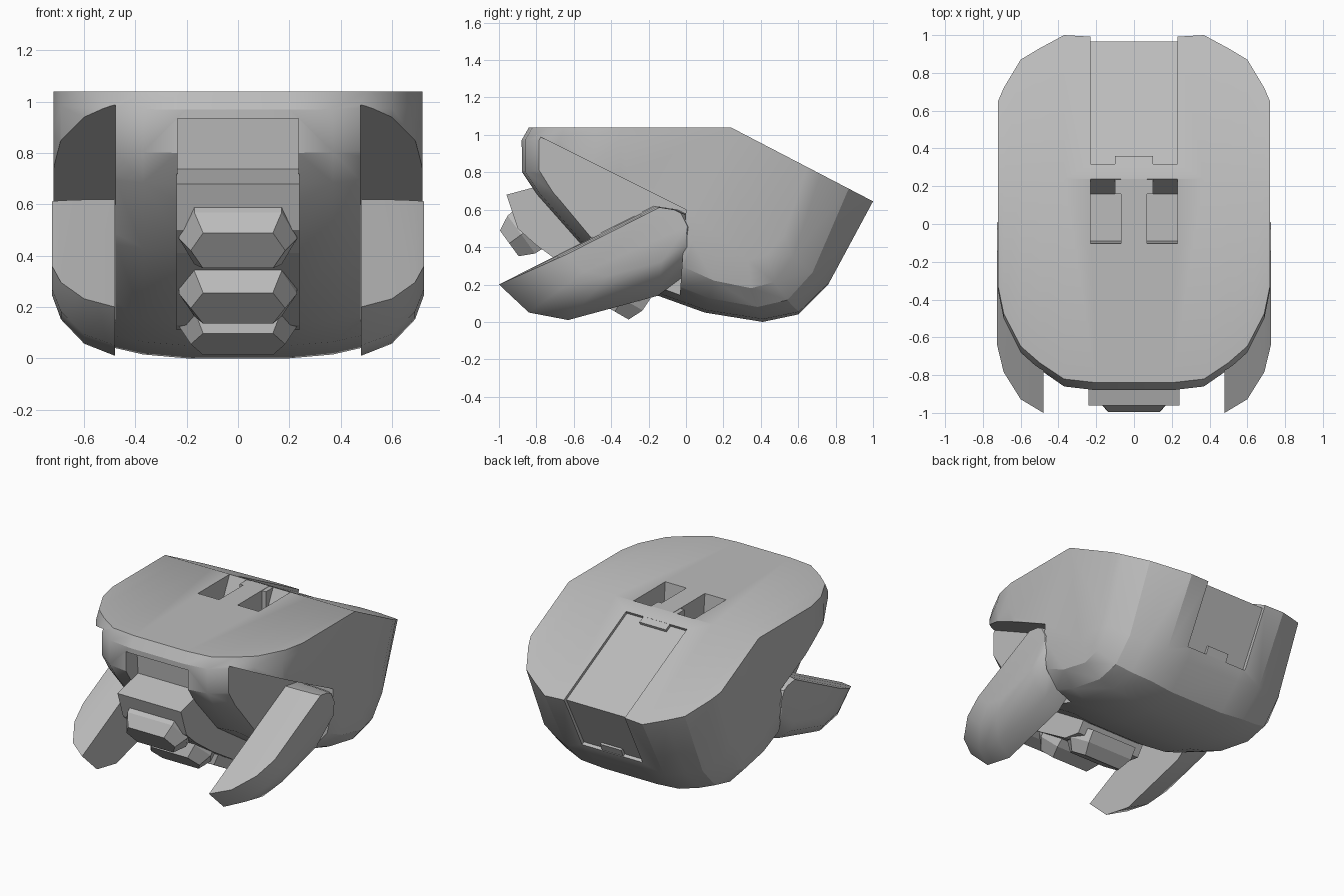
import bpy, bmesh, math
from mathutils import Vector

if "Cube" in bpy.data.objects:
    bpy.data.objects.remove(bpy.data.objects["Cube"], do_unlink=True)

grey = bpy.data.materials.new("plain grey")
grey.use_nodes = True
colour = (0.5, 0.5, 0.5, 1)
grey.diffuse_color = colour
grey.node_tree.nodes["Principled BSDF"].inputs["Base Color"].default_value = colour


def loft(name, rings, smooth=None):
    """Skin matching closed rings of points and cap both ends."""
    bm = bmesh.new()
    rows = [[bm.verts.new(p) for p in ring] for ring in rings]
    for a, b in zip(rows, rows[1:]):
        for i in range(len(a)):
            j = (i + 1) % len(a)
            bm.faces.new((a[i], a[j], b[j], b[i]))
    bm.faces.new(rows[0])
    bm.faces.new(rows[-1])
    bmesh.ops.recalc_face_normals(bm, faces=bm.faces)
    mesh = bpy.data.meshes.new(name)
    bm.to_mesh(mesh)
    bm.free()
    mesh.materials.append(grey)
    ob = bpy.data.objects.new(name, mesh)
    bpy.context.collection.objects.link(ob)
    if smooth:
        soften(ob, smooth)
    return ob


def activate(ob):
    bpy.ops.object.select_all(action='DESELECT')
    ob.select_set(True)
    bpy.context.view_layer.objects.active = ob


def soften(ob, degrees):
    activate(ob)
    bpy.ops.object.shade_smooth_by_angle(angle=math.radians(degrees))


def prism(name, x0, x1, profile):
    """Extrude a (y, z) side profile across x."""
    return loft(name, [[(x, y, z) for y, z in profile] for x in (x0, x1)])


def cut(ob, x0, x1, profile):
    cutter = prism("cutter", x0, x1, profile)
    cutter.hide_render = True
    activate(ob)
    mod = ob.modifiers.new("cut", 'BOOLEAN')
    mod.operation = 'DIFFERENCE'
    mod.solver = 'EXACT'
    mod.object = cutter
    bpy.ops.object.modifier_apply(modifier=mod.name)
    bpy.data.objects.remove(cutter, do_unlink=True)


# Main shell: side profiles that shrink toward the flanks
TOP, RIDGE = 1.04, 0.24
LOWER = [(0.76, 0.2), (0.6, 0.04), (0.41, 0), (0.1, 0.05), (-0.15, 0.14),
         (-0.57, 0.42), (-0.8, 0.68), (-0.88, 0.8), (-0.88, 0.97), (-0.84, TOP)]


def shell_ring(x, front, back, floor):
    def fit(y, z):
        reach = (back - RIDGE) / 0.75 if y > RIDGE else (RIDGE - front) / 1.12
        return (x, RIDGE + (y - RIDGE) * reach, floor + z * (1 - floor / TOP))
    ring = [(x, RIDGE, TOP), (x, back, TOP - 0.52 * (back - RIDGE))]
    return ring + [fit(y, z) for y, z in LOWER]


half = [(0.2, -0.88, 0.99, 0), (0.37, -0.86, 1.0, 0.015), (0.5, -0.77, 0.93, 0.045),
        (0.6, -0.68, 0.87, 0.08), (0.69, -0.5, 0.72, 0.18), (0.72, -0.35, 0.65, 0.33)]
slices = [(-x, *rest) for x, *rest in reversed(half)] + half
shell = loft("main_shell", [shell_ring(*s) for s in slices])

# Side notches above the arms, and the top pockets
for s in (-1, 1):
    cut(shell, s * 0.478, s * 0.9, [(-1.2, 1.2), (0, 0.6), (-0.05, -0.1), (-1.2, -0.1)])
    cut(shell, s * 0.07, s * 0.23,
        [(-0.11, 1.1), (-0.09, 0.88), (0.16, 0.88), (0.24, 1.045), (0.24, 1.1)])
# Front recess and back panel recess
cut(shell, -0.235, 0.235, [(-1.1, 0.935), (-0.76, 0.935), (-0.72, 0.4), (-1.1, 0.4)])
cut(shell, -0.23, 0.23, [(0.31, 0.982), (0.965, 0.64), (0.775, 0.28),
                         (0.85, 0.24), (1.1, 0.66), (0.36, 1.08)])
soften(shell, 28)

# Tabs on the back panel and between the pockets
prism("upper_panel_tab", -0.1, 0.1, [(0.3, 0.97), (0.315, 1.0), (0.36, 0.976), (0.35, 0.95)])
prism("lower_panel_tab", -0.08, 0.08, [(0.76, 0.27), (0.792, 0.27), (0.815, 0.32), (0.78, 0.33)])
prism("pocket_bridge", -0.1, 0.1, [(0.16, 0.88), (0.16, 1.038), (0.24, 1.038), (0.24, 0.88)])

# Forward-reaching arms, flat inside and rounded outside
ARM = [(-1, 0.2), (-0.84, 0.05), (-0.63, 0.01), (-0.15, 0.14), (0.06, 0.3),
       (0.08, 0.45), (0.02, 0.57), (-0.04, 0.6), (-0.17, 0.62)]
PIVOT = Vector((-0.1, 0.6))
for side, s in (("left", 1), ("right", -1)):
    rings = []
    for x, size in ((0.48, 1), (0.6, 0.92), (0.69, 0.76), (0.725, 0.6)):
        points = [PIVOT + (Vector(p) - PIVOT) * size for p in ARM]
        rings.append([(s * x, *p) for p in points])
    loft(side + "_arm", rings, 35)

# Central snout block
prism("snout_block", -0.24, 0.24,
      [(-0.96, 0.68), (-0.7, 0.75), (-0.4, 0.6), (-0.15, 0.25), (-0.25, 0.11),
       (-0.38, 0.13), (-0.62, 0.28), (-0.8, 0.41), (-0.9, 0.5)])

# Three tapered six-sided studs along the snout
HEX = [(0.17, 1), (0.23, 0), (0.17, -1), (-0.17, -1), (-0.23, 0), (-0.17, 1)]
for name, y, z, tilt in (("upper", -0.945, 0.42, 36), ("middle", -0.68, 0.195, 45),
                         ("lower", -0.38, 0.055, 60)):
    a = math.radians(tilt)
    out = Vector((0, -math.cos(a), -math.sin(a)))
    up = Vector((0, -math.sin(a), math.cos(a)))
    tip = Vector((0, y, z))
    rings = []
    for depth, wide, tall in ((0.16, 1, 0.13), (0.08, 1, 0.125), (0, 0.8, 0.085)):
        rings.append([tip - out * depth + Vector((u * wide, 0, 0)) + up * v * tall
                      for u, v in HEX])
    loft(name + "_stud", rings)
